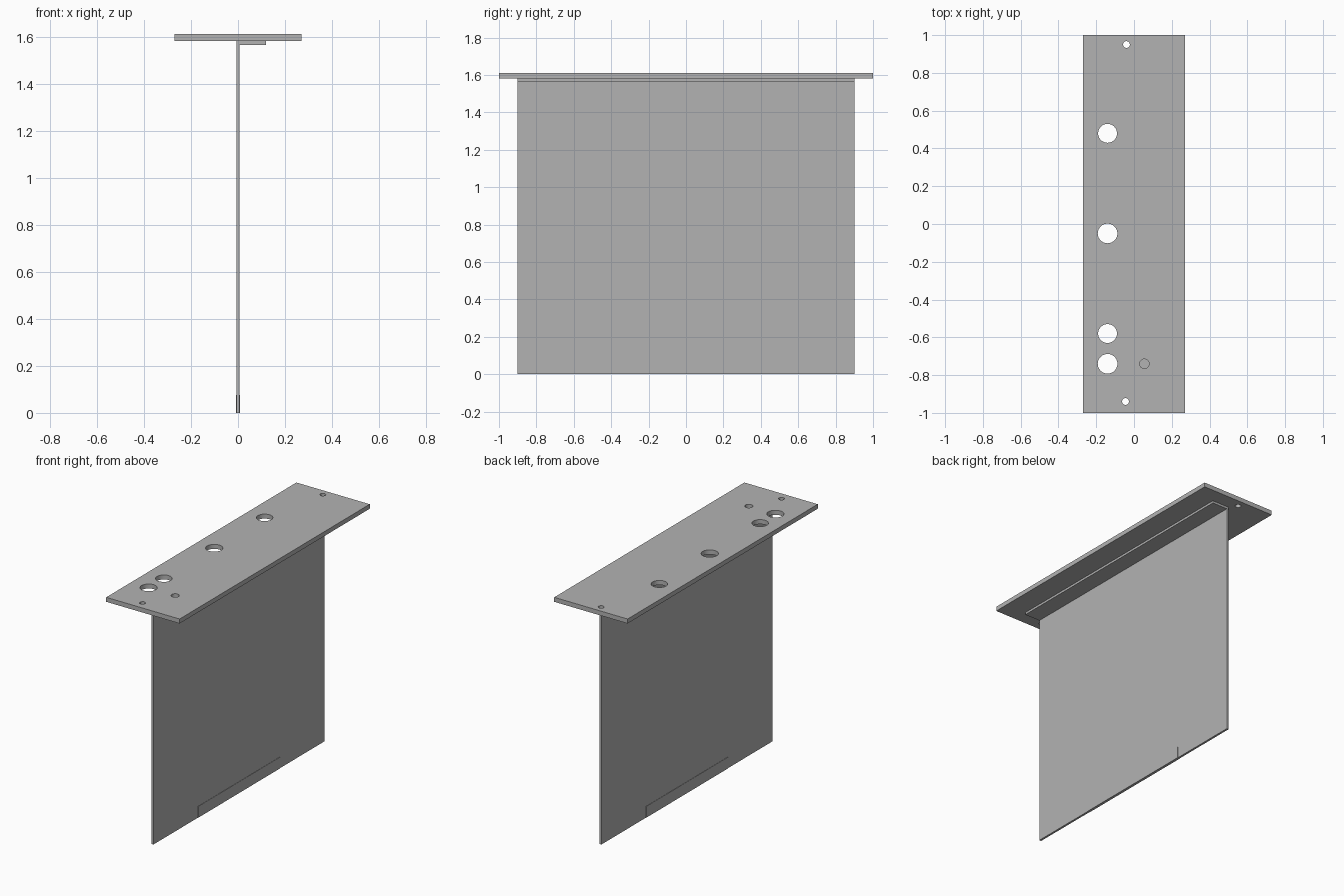
import bpy
import bmesh
from mathutils import Matrix, Vector

default = bpy.data.objects.get("Cube")
if default:
    bpy.data.objects.remove(default, do_unlink=True)

# Single plain grey finish
grey = bpy.data.materials.new("plain_grey")
grey.use_nodes = True
grey.diffuse_color = (0.45, 0.45, 0.45, 1)
grey.node_tree.nodes["Principled BSDF"].inputs["Base Color"].default_value = grey.diffuse_color


def add_object(name, bm):
    mesh = bpy.data.meshes.new(name)
    bm.to_mesh(mesh)
    bm.free()
    mesh.materials.append(grey)
    obj = bpy.data.objects.new(name, mesh)
    bpy.context.collection.objects.link(obj)
    return obj


def box(name, low, high):
    low, high = Vector(low), Vector(high)
    bm = bmesh.new()
    place = Matrix.Translation((low + high) / 2) @ Matrix.Diagonal((*(high - low), 1))
    bmesh.ops.create_cube(bm, size=1, matrix=place)
    return add_object(name, bm)


TOP, UNDER = 1.61, 1.58
HALF_PANEL = 0.007

# Top plate, hanging panel and the narrow mounting flange beside it
plate = box("top_plate", (-0.27, -1, UNDER), (0.27, 1, TOP))
box("panel", (-HALF_PANEL, -0.9, 0), (HALF_PANEL, 0.9, UNDER))
box("mounting_flange", (HALF_PANEL, -0.9, 1.565), (0.12, 0.9, UNDER))

# Thin stiffener strip wrapped around the middle of the lower edge
box("lower_strip", (-HALF_PANEL - 0.002, -0.43, 0), (HALF_PANEL + 0.002, 0.43, 0.075))

# Round holes through the plate: x, y, radius
holes = [
    (-0.14, 0.48, 0.05), (-0.14, -0.05, 0.052),
    (-0.14, -0.58, 0.05), (-0.14, -0.74, 0.052),
    (-0.04, 0.95, 0.018), (-0.045, -0.94, 0.018),
    (0.055, -0.74, 0.025),
]
bm = bmesh.new()
for x, y, radius in holes:
    bmesh.ops.create_cone(bm, cap_ends=True, segments=40, radius1=radius,
                          radius2=radius, depth=0.1,
                          matrix=Matrix.Translation((x, y, (TOP + UNDER) / 2)))
cutter = add_object("hole_cutter", bm)
cutter.hide_render = True

cut = plate.modifiers.new("holes", "BOOLEAN")
cut.operation = "DIFFERENCE"
cut.solver = "EXACT"
cut.object = cutter

bpy.ops.object.select_all(action="DESELECT")
plate.select_set(True)
bpy.context.view_layer.objects.active = plate
bpy.ops.object.modifier_apply(modifier=cut.name)
bpy.data.objects.remove(cutter, do_unlink=True)
bpy.ops.object.shade_smooth_by_angle()
